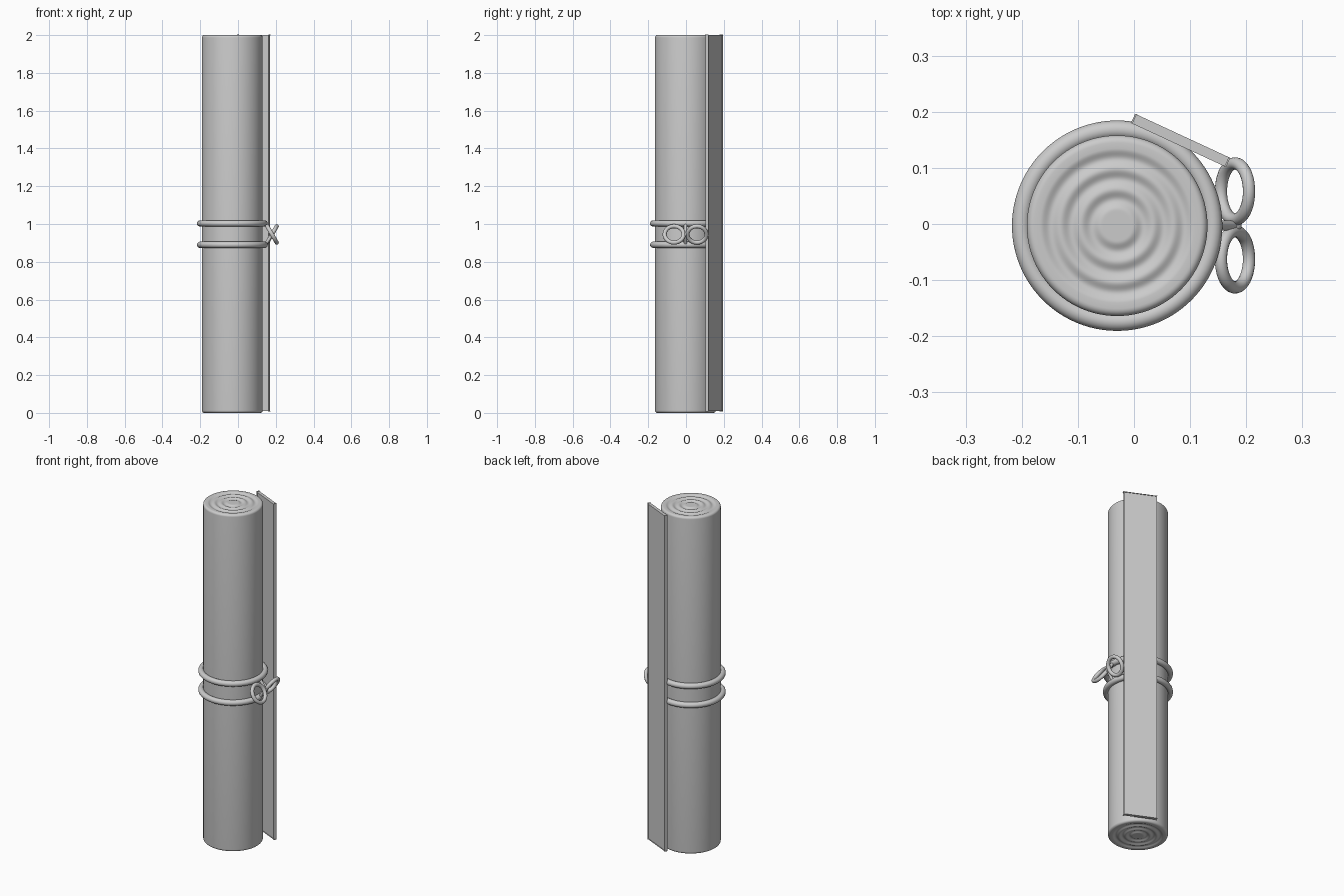
import bpy, bmesh, math
from mathutils import Vector, Matrix

if "Cube" in bpy.data.objects:
    bpy.data.objects.remove(bpy.data.objects["Cube"])

grey = bpy.data.materials.new("plain_grey")
grey.use_nodes = True
COLOUR = (0.6, 0.6, 0.6, 1)
grey.diffuse_color = COLOUR
grey.node_tree.nodes["Principled BSDF"].inputs["Base Color"].default_value = COLOUR

CX, CY = -0.03, -0.003      # axis of the roll
RADIUS = 0.161


def finish(name, bm, angle=40):
    bmesh.ops.recalc_face_normals(bm, faces=bm.faces)
    mesh = bpy.data.meshes.new(name)
    bm.to_mesh(mesh)
    bm.free()
    ob = bpy.data.objects.new(name, mesh)
    bpy.context.collection.objects.link(ob)
    mesh.materials.append(grey)
    bpy.ops.object.select_all(action='DESELECT')
    ob.select_set(True)
    bpy.context.view_layer.objects.active = ob
    bpy.ops.object.shade_smooth_by_angle(angle=math.radians(angle))
    return ob


def lathe(name, profile, steps=96):
    bm = bmesh.new()
    verts = [bm.verts.new((r, 0, z)) for r, z in profile]
    edges = [bm.edges.new(pair) for pair in zip(verts, verts[1:])]
    bmesh.ops.spin(bm, geom=verts + edges, axis=(0, 0, 1), cent=(0, 0, 0),
                   angle=math.tau, steps=steps)
    bmesh.ops.remove_doubles(bm, verts=bm.verts, dist=1e-5)
    bmesh.ops.translate(bm, verts=bm.verts, vec=(CX, CY, 0))
    return finish(name, bm)


def torus(name, centre, major, minor, rotation=Matrix(), segs=64, sides=14):
    bm = bmesh.new()
    rings = []
    for i in range(segs):
        a = math.tau * i / segs
        ring = []
        for j in range(sides):
            b = math.tau * j / sides
            r = major + minor * math.cos(b)
            p = Vector((r * math.cos(a), r * math.sin(a), minor * math.sin(b)))
            ring.append(bm.verts.new(rotation @ p + Vector(centre)))
        rings.append(ring)
    for i in range(segs):
        one, two = rings[i], rings[(i + 1) % segs]
        for j in range(sides):
            k = (j + 1) % sides
            bm.faces.new((one[j], two[j], two[k], one[k]))
    return finish(name, bm, 80)


def strand(name, start, end, radius):
    start, end = Vector(start), Vector(end)
    d = end - start
    bm = bmesh.new()
    place = Matrix.Translation((start + end) / 2) @ d.to_track_quat('Z', 'Y').to_matrix().to_4x4()
    bmesh.ops.create_cone(bm, cap_ends=True, segments=12, radius1=radius,
                          radius2=radius, depth=d.length, matrix=place)
    return finish(name, bm)


# Rolled body: rippled ends suggest the wound layers, with a rounded rim
def ripple(r):
    if r < 0.028:
        return 0.0
    return -0.006 * (1 - math.cos(math.tau * (r - 0.028) / 0.0365)) / 2

cap = [(0.1375 * i / 50, ripple(0.1375 * i / 50)) for i in range(51)]
rim = [(RADIUS - 0.013 + 0.013 * math.sin(a), -0.013 + 0.013 * math.cos(a))
       for a in (math.pi / 2 * i / 6 for i in range(7))]
half = cap + rim
profile = [(r, 2.0 + dz) for r, dz in half] + [(r, -dz) for r, dz in reversed(half)]
lathe("rolled_paper", profile)

# Loose outer flap of the sheet
outer, inner = Vector((0.001, 0.187, 0)), Vector((0.165, 0.111, 0))
along = (inner - outer).normalized()
across = Vector((along.y, -along.x, 0))
bm = bmesh.new()
bmesh.ops.create_cube(bm, size=1)
for v in bm.verts:
    x, y, z = v.co
    v.co = ((outer + inner) / 2 + along * x * (inner - outer).length
            + across * y * 0.012 + Vector((0, 0, 1.005 + z * 1.99)))
bmesh.ops.bevel(bm, geom=list(bm.edges), offset=0.003, segments=2, affect='EDGES')
finish("paper_flap", bm)

# Two cord bands around the roll
for name, z in (("upper_band", 1.003), ("lower_band", 0.89)):
    torus(name, (CX, CY, z), 0.171, 0.0165, segs=96)

# Bow loops, leaning opposite ways
for name, y, lean in (("back_loop", 0.058, 1), ("front_loop", -0.063, -1)):
    turn = Matrix.Rotation(math.radians(90 + lean * 30), 3, 'Y')
    torus(name, (0.18, y, 0.945), 0.05, 0.011, turn, segs=48)

# Knot tying the loops to the bands
for name, z in (("upper_strand", 1.0), ("lower_strand", 0.893)):
    strand(name, (0.146, -0.003, z), (0.18, -0.003, 0.945), 0.009)
bm = bmesh.new()
bmesh.ops.create_uvsphere(bm, u_segments=16, v_segments=10, radius=0.012,
                          matrix=Matrix.Translation((0.18, -0.003, 0.945)))
finish("knot", bm, 80)
